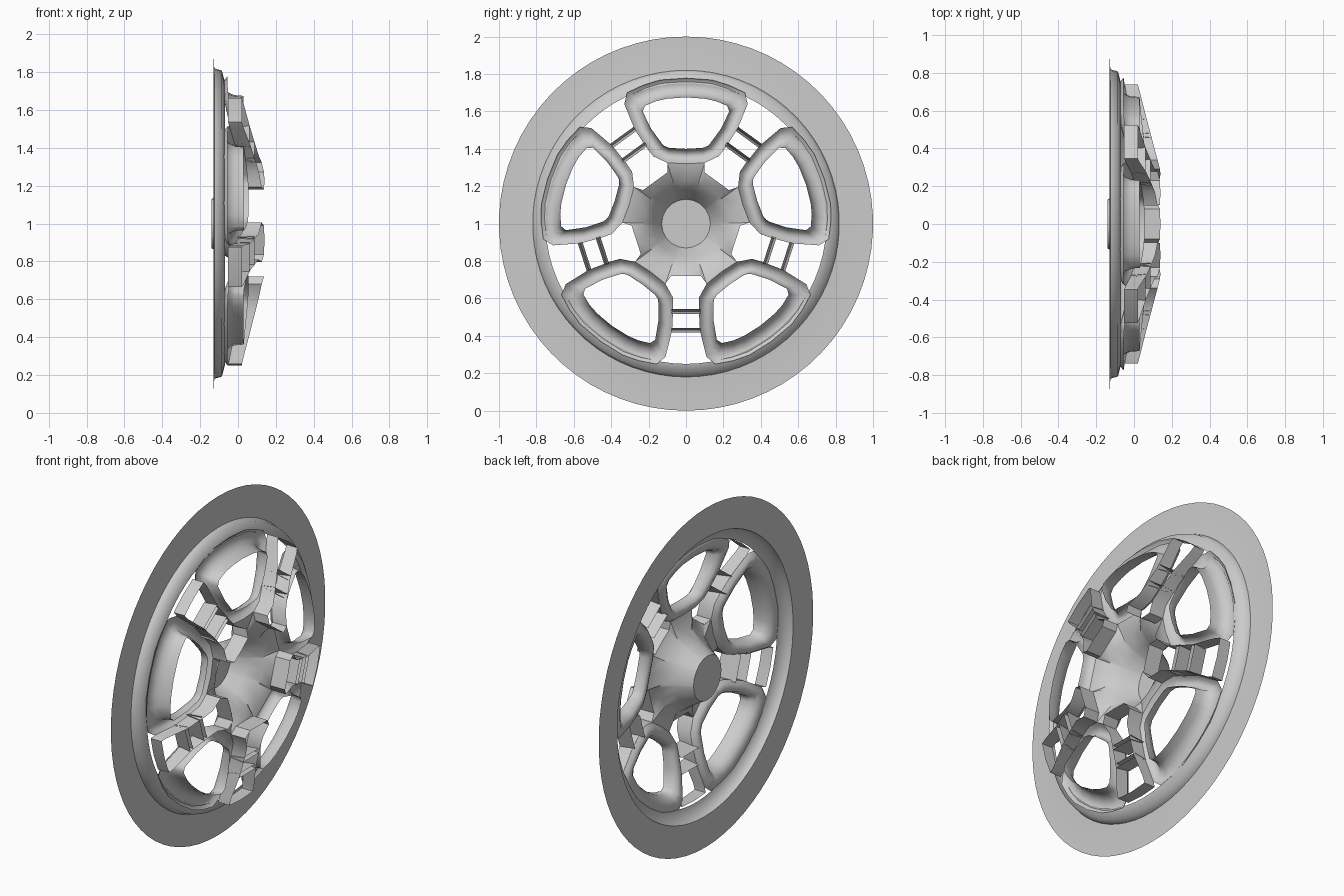
import bpy, bmesh, math
from mathutils import Vector

if "Cube" in bpy.data.objects:
    bpy.data.objects.remove(bpy.data.objects["Cube"])

grey = bpy.data.materials.new("light_grey")
grey.use_nodes = True
grey.diffuse_color = (0.6, 0.6, 0.6, 1)
grey.node_tree.nodes["Principled BSDF"].inputs["Base Color"].default_value = (0.6, 0.6, 0.6, 1)

STEP = math.tau / 5


def front(r):
    """Depth of the dished front surface at a radius."""
    return -0.08 + 0.2 * (0.75 - r)


def gap_back(r):
    return 0.14 - 0.255 * (r - 0.28)


def place(u, v, x, angle):
    """Turn a point of one sector (u sideways, v outward) about the axle."""
    c, s = math.cos(angle), math.sin(angle)
    return Vector((x, u * c + v * s, 1 + v * c - u * s))


def mirrored(half):
    """Close a half outline that starts and ends on the sector axis."""
    return half + [(-u, v) for u, v in half[-2:0:-1]]


def loft(name, rings, closed=True, cap=False, sharp=42):
    """Skin a row of rings that all have the same number of points."""
    bm = bmesh.new()
    rows = [[bm.verts.new(p) for p in ring] for ring in rings]
    n = len(rows[0])
    for a, b in zip(rows, rows[1:]):
        for i in range(n if closed else n - 1):
            j = (i + 1) % n
            bm.faces.new((a[i], a[j], b[j], b[i]))
    if cap:
        bm.faces.new(rows[0])
    bmesh.ops.recalc_face_normals(bm, faces=bm.faces)
    mesh = bpy.data.meshes.new(name)
    bm.to_mesh(mesh)
    bm.free()
    mesh.materials.append(grey)
    obj = bpy.data.objects.new(name, mesh)
    bpy.context.collection.objects.link(obj)
    bpy.ops.object.select_all(action="DESELECT")
    obj.select_set(True)
    bpy.context.view_layer.objects.active = obj
    bpy.ops.object.shade_smooth_by_angle(angle=math.radians(sharp))
    return obj


def circle(r, x, n=70):
    return [place(0, r, x, math.tau * i / n) for i in range(n)]


# Flat outer rim with a step back to the spokes
loft("rim", [circle(r, x) for r, x in
             [(1, -0.13), (0.9, -0.13), (0.82, -0.125), (0.808, -0.085), (0.75, -0.07)]], sharp=60)

# Matching half outlines of a window and of the frame round it
hole = mirrored([(0, .675), (.10, .668), (.16, .655), (.22, .63), (.232, .60),
                 (.185, .505), (.13, .43), (.115, .415), (.09, .405), (0, .40)])
outer = mirrored([(0, .778), (.14, .768), (.23, .74), (.315, .70), (.33, .64),
                  (.275, .505), (.21, .405), (.175, .36), (.10, .325), (0, .32)])


def frame_ring(blend, depth, angle):
    ring = []
    for (a, b), (c, d) in zip(hole, outer):
        u, v = a + (c - a) * blend, b + (d - b) * blend
        ring.append(place(u, v, depth(math.hypot(u, v)), angle))
    return ring


# Half outline of the narrow gap between two frames
gap = mirrored([(0, .75), (.11, .742), (.109, .71), (.075, .57), (.07, .45),
                (.072, .39), (.11, .32), (.08, .28), (0, .28)])

for k in range(5):
    # Rounded window frame with a wall running back
    a = k * STEP
    loft("window_frame", [frame_ring(t, d, a) for t, d in [
        (0, lambda r: 0.03 + 0.1 * max(0, 0.66 - r)),
        (0.04, lambda r: front(r) + 0.045),
        (0.2, lambda r: front(r) + 0.012),
        (0.5, front),
        (0.8, lambda r: front(r) + 0.008),
        (1, lambda r: front(r) + 0.03)]], sharp=60)

    # Flange around the gap, deepest beside the hub
    g = a + STEP / 2
    loft("gap_flange", [[place(u, v, d(math.hypot(u, v)), g) for u, v in gap] for d in (
        lambda r: front(r) + 0.028, gap_back)])

    # Two folded ribs bridging the gap
    for r in (0.47, 0.57):
        back = gap_back(r) - 0.005
        loft("gap_rib", [[place(s * 0.077, r + t, x, g)
                          for t, x in ((-0.013, back), (0, -0.03), (0.013, back))]
                         for s in (-1, 1)], closed=False)

# Hub edge: an arm to each frame and a notch at each gap
edge = []
for k in range(5):
    arm, notch = k * STEP, (k + 0.5) * STEP
    edge += [place(u, v, front(math.hypot(u, v)) + 0.03, arm)
             for u, v in ((-.10, .325), (0, .32), (.10, .325))]
    edge += [place(u, .28, front(.28) + 0.028, notch) for u in (-.08, 0, .08)]


def hub_ring(radius, x):
    """Circle whose points line up with the hub edge."""
    ring = []
    for p in edge:
        d = Vector((0, p.y, p.z - 1)).normalized() * radius
        ring.append(Vector((x, d.y, 1 + d.z)))
    return ring


# Hub cone with a flat cap toward the rim plane
loft("hub", [hub_ring(0.13, -0.14), hub_ring(0.175, -0.06), hub_ring(0.23, 0.01), edge],
     cap=True)
